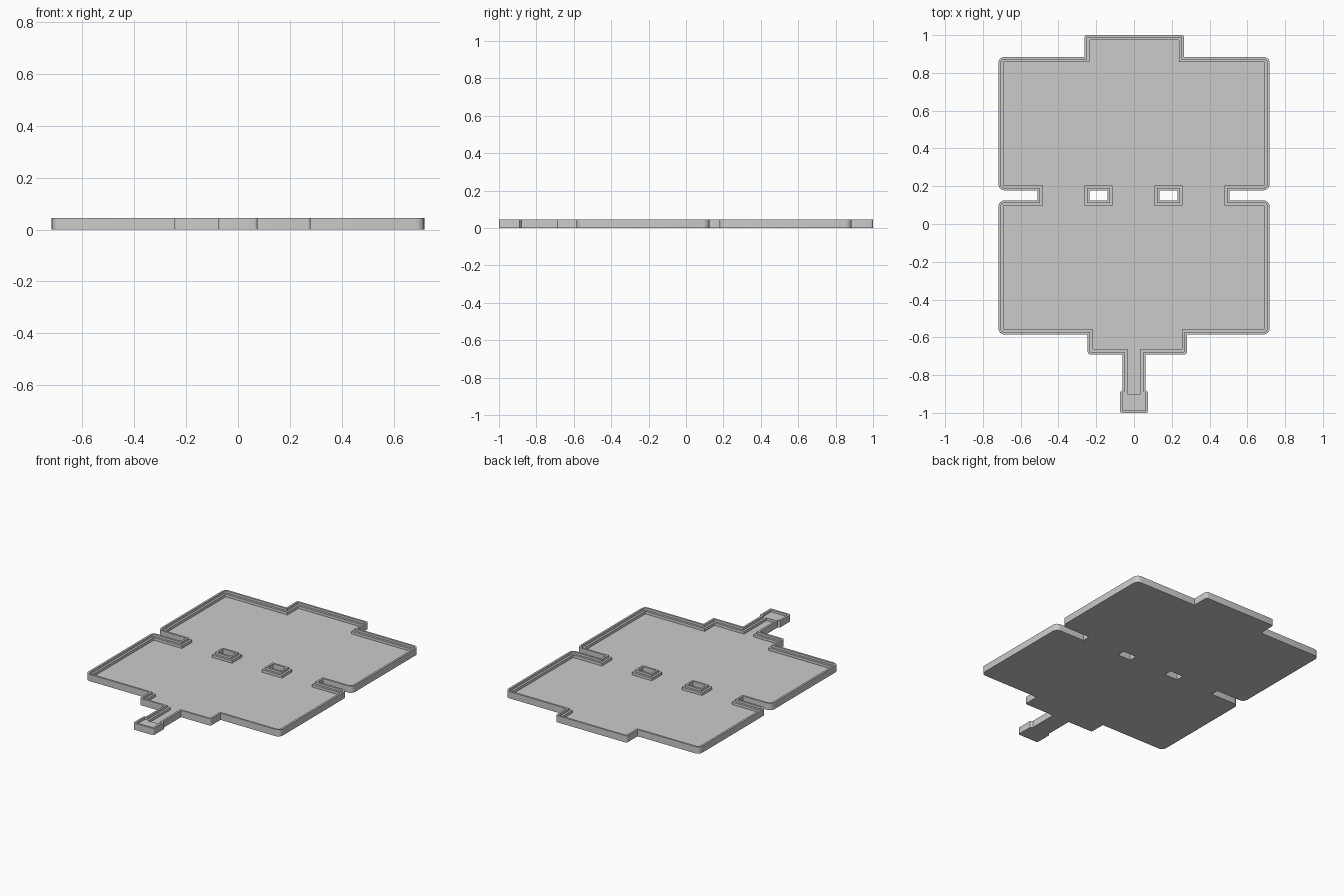
import bpy, bmesh, math
from mathutils import Vector

cube = bpy.data.objects.get("Cube")
if cube:
    bpy.data.objects.remove(cube, do_unlink=True)

HEIGHT, LEDGE, FLOOR = 0.045, 0.03, 0.012
LIP, RIM = 0.013, 0.027      # lip width, lip plus ledge width
BIG, SMALL = 0.032, 0.012    # corner radii
NECK_END = -0.9              # floor channel stops here
SEGMENTS = 4

# Plate outline, counter-clockwise: x, y, corner radius
outline = [
    (0.075, -1, SMALL), (0.075, -0.89, 0), (0.062, -0.88, 0),
    (0.062, -0.69, 0), (0.28, -0.69, SMALL), (0.28, -0.585, 0),
    (0.718, -0.585, BIG), (0.718, 0.125, BIG), (0.505, 0.125, 0),
    (0.505, 0.178, 0), (0.718, 0.178, BIG), (0.718, 0.885, BIG),
    (0.265, 0.885, 0), (0.265, 1, SMALL), (-0.262, 1, SMALL),
    (-0.262, 0.885, 0), (-0.718, 0.885, BIG), (-0.718, 0.178, BIG),
    (-0.51, 0.178, 0), (-0.51, 0.125, 0), (-0.718, 0.125, BIG),
    (-0.718, -0.585, BIG), (-0.245, -0.585, 0), (-0.245, -0.69, SMALL),
    (-0.062, -0.69, 0), (-0.062, -0.88, 0), (-0.075, -0.89, 0),
    (-0.075, -1, SMALL),
]


def slot(x0, x1):
    """Clockwise rectangle, so that an inward offset grows the opening's rim."""
    return [(x0, 0.125, 0), (x0, 0.178, 0), (x1, 0.178, 0), (x1, 0.125, 0)]


def offset_loop(points, d):
    """Mitre offset to the left of travel, with rounded corners."""
    result = []
    n = len(points)
    for i, (x, y, r) in enumerate(points):
        p = Vector((x, y))
        a = (Vector(points[i - 1][:2]) - p).normalized()
        b = (Vector(points[(i + 1) % n][:2]) - p).normalized()
        n1, n2 = Vector((a.y, -a.x)), Vector((-b.y, b.x))
        p = p + (n1 + n2) * d / (1 + n1.dot(n2))
        if r == 0:
            result.append(p)
            continue
        r = max(r - d, 0.003)
        centre = p + (a + b) * r
        for k in range(SEGMENTS + 1):
            t = math.pi / 2 * k / SEGMENTS
            result.append(centre - (b * math.cos(t) + a * math.sin(t)) * r)
    return result


def channel_end(p):
    """Leave the end knob solid up to ledge height."""
    if p.y < NECK_END + 0.03:
        half = 0.062 - RIM
        return Vector((math.copysign(half, p.x), NECK_END))
    return p


# Stepped rim section: inward offset, height
section = [(0, 0), (0, HEIGHT), (LIP, HEIGHT), (LIP, LEDGE), (RIM, LEDGE), (RIM, FLOOR)]

bm = bmesh.new()
bottom_edges, floor_edges = [], []
for loop in (outline, slot(-0.235, -0.14), slot(0.135, 0.23)):
    rings = []
    for d, z in section:
        pts = offset_loop(loop, d)
        if d == RIM:
            pts = [channel_end(p) for p in pts]
        ring, cache = [], {}
        for p in pts:
            key = (round(p.x, 5), round(p.y, 5))
            if key not in cache:
                cache[key] = bm.verts.new((p.x, p.y, z))
            ring.append(cache[key])
        rings.append(ring)
    n = len(rings[0])
    for low, high in zip(rings, rings[1:]):
        for i in range(n):
            j = (i + 1) % n
            quad = list(dict.fromkeys((low[i], low[j], high[j], high[i])))
            if len(quad) > 2:
                bm.faces.new(quad)
    for ring, store in ((rings[0], bottom_edges), (rings[-1], floor_edges)):
        for i in range(n):
            edge = bm.edges.get((ring[i], ring[(i + 1) % n])) if ring[i] != ring[(i + 1) % n] else None
            if edge:
                store.append(edge)

# Underside and tray floor
for edges, up in ((bottom_edges, -1), (floor_edges, 1)):
    made = bmesh.ops.triangle_fill(bm, edges=edges, use_beauty=True, normal=(0, 0, up))
    faces = [f for f in made["geom"] if isinstance(f, bmesh.types.BMFace)]
    bmesh.ops.dissolve_limit(bm, angle_limit=0.01, edges=list(
        {e for f in faces for e in f.edges if e not in edges}), verts=[])
bmesh.ops.recalc_face_normals(bm, faces=bm.faces)

mesh = bpy.data.meshes.new("stepped_tray")
bm.to_mesh(mesh)
bm.free()
tray = bpy.data.objects.new("stepped_tray", mesh)
bpy.context.collection.objects.link(tray)

# Plain grey finish
grey = bpy.data.materials.new("plain_grey")
grey.use_nodes = True
colour = (0.6, 0.6, 0.6, 1)
grey.diffuse_color = colour
grey.node_tree.nodes["Principled BSDF"].inputs["Base Color"].default_value = colour
mesh.materials.append(grey)

bpy.context.view_layer.objects.active = tray
tray.select_set(True)
bpy.ops.object.shade_smooth_by_angle(angle=math.radians(35))
